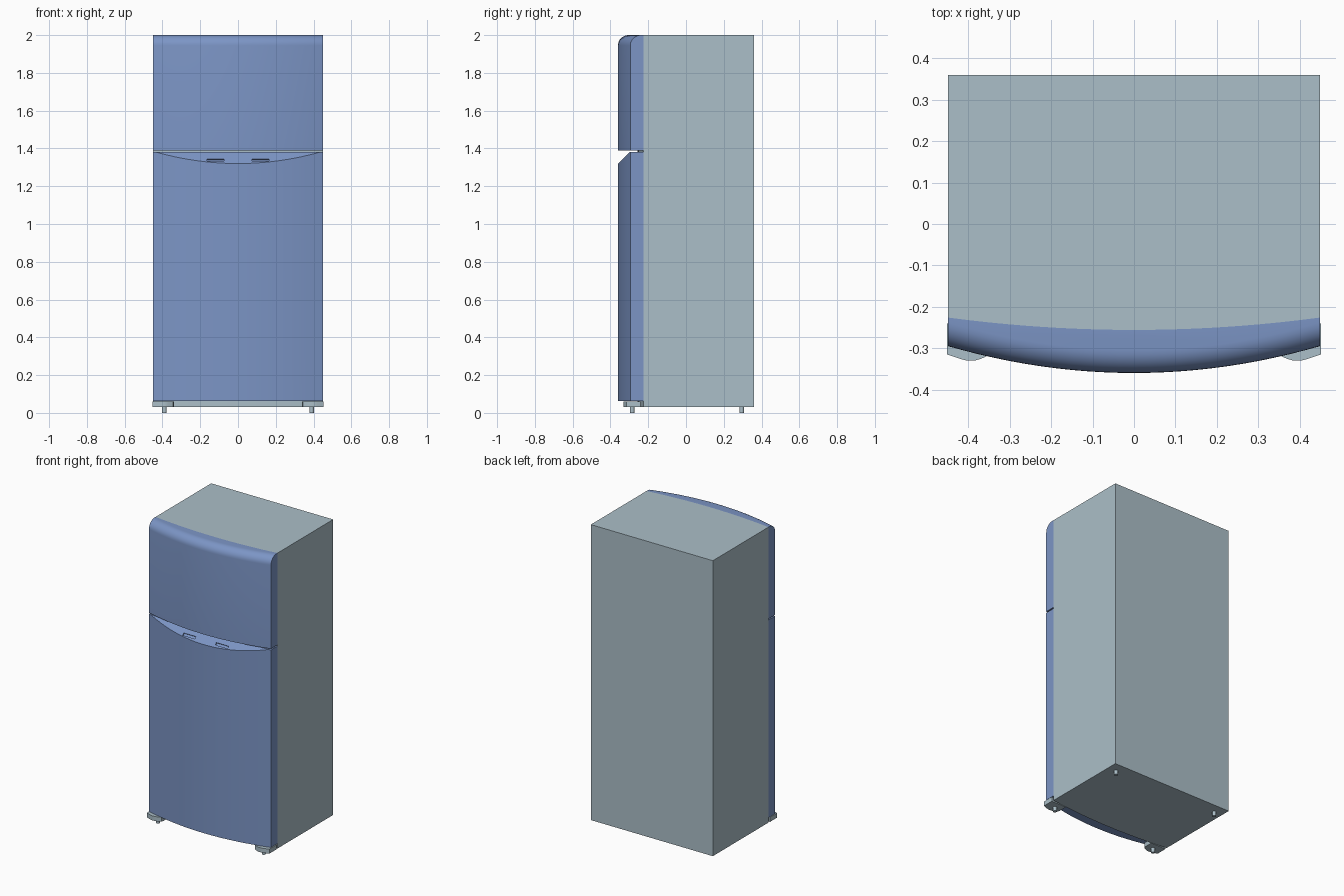
import bpy, bmesh, math
from mathutils import Vector

cube = bpy.data.objects.get("Cube")
if cube:
    bpy.data.objects.remove(cube, do_unlink=True)

HALF = 0.45      # half width of the body
ARC_STEPS = 24


def material(name, rgb):
    m = bpy.data.materials.new(name)
    m.use_nodes = True
    m.diffuse_color = (*rgb, 1)
    m.node_tree.nodes["Principled BSDF"].inputs["Base Color"].default_value = (*rgb, 1)
    return m


blue = material("door blue", (0.20, 0.30, 0.56))
grey = material("cabinet grey", (0.41, 0.52, 0.58))


def bow(y_edge, y_mid):
    """Shallow bowed line from left to right across the width."""
    pts = []
    for i in range(ARC_STEPS + 1):
        t = 2 * i / ARC_STEPS - 1
        pts.append((HALF * t, y_mid + (y_edge - y_mid) * t * t))
    return pts


def prism(outline, z0, z1):
    bm = bmesh.new()
    base = bm.faces.new([bm.verts.new((x, y, z0)) for x, y in outline])
    top = bmesh.ops.extrude_face_region(bm, geom=[base])["geom"]
    for v in top:
        if isinstance(v, bmesh.types.BMVert):
            v.co.z = z1
    bmesh.ops.recalc_face_normals(bm, faces=bm.faces)
    return bm


def finish(bm, name, mat):
    bmesh.ops.recalc_face_normals(bm, faces=bm.faces)
    mesh = bpy.data.meshes.new(name)
    bm.to_mesh(mesh)
    bm.free()
    mesh.materials.append(mat)
    obj = bpy.data.objects.new(name, mesh)
    bpy.context.collection.objects.link(obj)
    return obj


def activate(obj):
    bpy.ops.object.select_all(action="DESELECT")
    obj.select_set(True)
    bpy.context.view_layer.objects.active = obj


def smooth(obj):
    activate(obj)
    bpy.ops.object.shade_smooth_by_angle(angle=math.radians(30))


back_line = bow(-0.226, -0.256)
front_line = bow(-0.295, -0.36)
door_outline = front_line + back_line[::-1]

# Cabinet with a bowed front
cabinet = finish(prism(back_line + [(HALF, 0.36), (-HALF, 0.36)], 0.03, 2.0),
                 "cabinet", grey)
smooth(cabinet)

# Freezer door with a rounded top front edge
bm = prism(door_outline, 1.388, 2.0)
rim = [e for e in bm.edges
       if all(v.co.z > 1.99 and v.co.y < -0.29 for v in e.verts)]
bmesh.ops.bevel(bm, geom=rim, offset=0.055, offset_type="OFFSET", segments=8,
                profile=0.5, affect="EDGES", clamp_overlap=False)
smooth(finish(bm, "freezer_door", blue))

# Main door, its top front edge cut to a sloping grip
bm = prism(door_outline, 0.063, 1.38)
cut = bmesh.ops.bisect_plane(bm, geom=bm.verts[:] + bm.edges[:] + bm.faces[:],
                             plane_co=Vector((0, -0.36, 1.32)),
                             plane_no=Vector((0, -1, 1)).normalized(),
                             clear_outer=True)
rim = [g for g in cut["geom_cut"] if isinstance(g, bmesh.types.BMEdge)]
bmesh.ops.contextual_create(bm, geom=rim)
main_door = finish(bm, "main_door", blue)

# Two shallow slots in the grip
for side in (-1, 1):
    bpy.ops.mesh.primitive_cube_add(size=1, location=(side * 0.12, -0.341, 1.339),
                                    rotation=(math.radians(45), 0, 0))
    cutter = bpy.context.object
    cutter.name = "slot_cutter"
    cutter.scale = (0.09, 0.016, 0.016)
    cutter.hide_render = True
    activate(main_door)
    mod = main_door.modifiers.new("slot", "BOOLEAN")
    mod.operation = "DIFFERENCE"
    mod.object = cutter
    bpy.ops.object.modifier_apply(modifier=mod.name)
    bpy.data.objects.remove(cutter, do_unlink=True)
smooth(main_door)

# Foot brackets under the door corners, and the round feet
for side, label in ((-1, "right"), (1, "left")):
    outline = [(0.452, -0.24), (0.452, -0.315), (0.42, -0.326), (0.405, -0.33),
               (0.385, -0.33), (0.37, -0.326), (0.345, -0.314), (0.34, -0.30),
               (0.34, -0.24)]
    bracket = prism([(side * x, y) for x, y in outline], 0.03, 0.06)
    smooth(finish(bracket, label + "_foot_bracket", grey))
    for y, end in ((-0.285, "front"), (0.295, "back")):
        bpy.ops.mesh.primitive_cylinder_add(vertices=16, radius=0.012, depth=0.032,
                                            location=(side * 0.39, y, 0.016))
        foot = bpy.context.object
        foot.name = f"{label}_{end}_foot"
        foot.data.materials.append(grey)
        smooth(foot)
